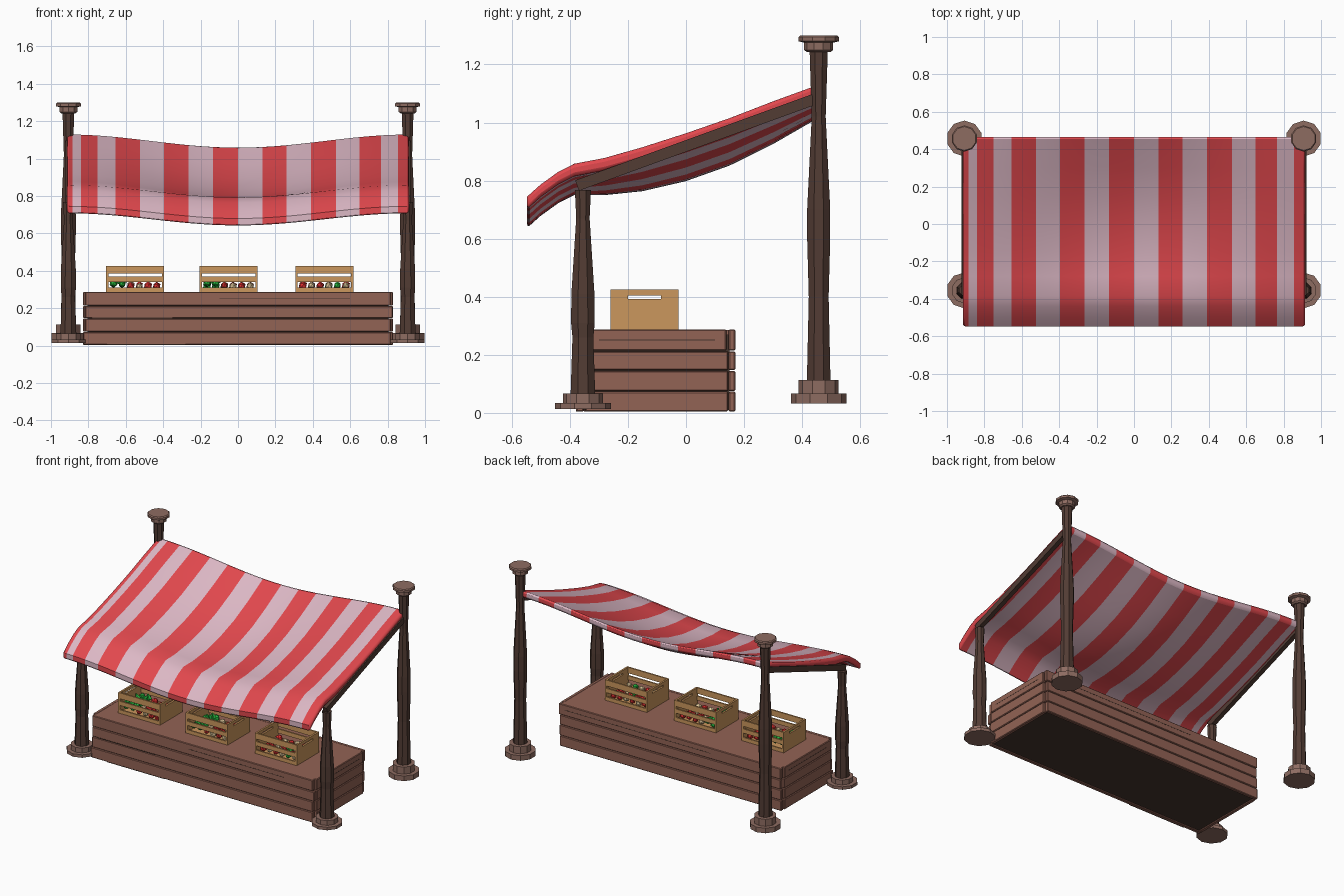
import bpy, bmesh, math, random
from mathutils import Vector, Matrix

if "Cube" in bpy.data.objects:
    bpy.data.objects.remove(bpy.data.objects["Cube"])

random.seed(4)


def mat(name, *rgb):
    m = bpy.data.materials.new(name)
    m.diffuse_color = (*rgb, 1)
    m.use_nodes = True
    m.node_tree.nodes["Principled BSDF"].inputs["Base Color"].default_value = m.diffuse_color
    return m


DARK = mat("dark_wood", .085, .045, .034)
BASE = mat("base_wood", .27, .15, .12)
PLANK = mat("plank_wood", .29, .125, .09)
SHADOW = mat("shadow_wood", .06, .035, .026)
CRATE = mat("crate_wood", .60, .31, .11)
RED = mat("red_cloth", .76, .065, .075)
PALE = mat("pale_cloth", .72, .48, .56)
GREEN = mat("leaf_green", .02, .50, .05)
TOMATO = mat("tomato_red", .75, .03, .03)
CREAM = mat("cream", .80, .62, .35)


def finish(bm, name, *mats, bevel=0, segments=1):
    bmesh.ops.recalc_face_normals(bm, faces=bm.faces)
    me = bpy.data.meshes.new(name)
    bm.to_mesh(me)
    bm.free()
    for m in mats:
        me.materials.append(m)
    ob = bpy.data.objects.new(name, me)
    bpy.context.collection.objects.link(ob)
    if bevel:
        b = ob.modifiers.new("bevel", 'BEVEL')
        b.width, b.segments, b.limit_method = bevel, segments, 'ANGLE'
        b.angle_limit = math.radians(50)
    return ob


def boxes(name, parts, m, bevel=0):
    """One object from (x0, x1, y0, y1, z0, z1) boxes."""
    bm = bmesh.new()
    for x0, x1, y0, y1, z0, z1 in parts:
        mtx = (Matrix.Translation(((x0 + x1) / 2, (y0 + y1) / 2, (z0 + z1) / 2))
               @ Matrix.Diagonal((x1 - x0, y1 - y0, z1 - z0, 1)))
        bmesh.ops.create_cube(bm, size=1, matrix=mtx)
    return finish(bm, name, m, bevel=bevel)


def lathe(name, x, y, profile, sides, m):
    """Faceted turned solid from (radius, z) points."""
    bm = bmesh.new()
    rings = []
    for r, z in profile:
        rings.append([bm.verts.new((x + r * math.cos(a), y + r * math.sin(a), z))
                      for a in ((k + .5) * math.tau / sides for k in range(sides))])
    for a, b in zip(rings, rings[1:]):
        for k in range(sides):
            j = (k + 1) % sides
            bm.faces.new((a[k], a[j], b[j], b[k]))
    bm.faces.new(rings[0])
    bm.faces.new(rings[-1])
    return finish(bm, name, m)


# posts with stepped bases and caps, plus the sloping side beams
for side, s in (("left", -1), ("right", 1)):
    x = s * .907
    lathe(f"back_post_{side}", x, .457, [(.044, .11), (.037, .4), (.043, .6), (.043, .7),
                                         (.026, 1.02), (.034, 1.25)], 8, DARK)
    lathe(f"back_base_{side}", x, .457, [(.096, .033), (.096, .067), (.069, .067), (.069, .114)], 10, BASE)
    lathe(f"back_cap_{side}", x, .457, [(.04, 1.242), (.05, 1.25), (.05, 1.275), (.07, 1.28),
                                        (.07, 1.294), (.064, 1.3)], 10, BASE)
    lathe(f"front_post_{side}", x, -.355, [(.046, .06), (.039, .26), (.044, .31), (.043, .41),
                                           (.025, .67), (.03, .768)], 8, DARK)
    lathe(f"front_base_{side}", x, -.355, [(.096, .014), (.096, .034), (.069, .034), (.069, .066)], 10, BASE)

    a, b = Vector((x, -.375, .783)), Vector((x, .45, 1.083))
    length = (b - a).length
    beam = boxes(f"side_beam_{side}", [(-.015, .015, -length / 2, length / 2, -.019, .019)], DARK)
    beam.location = (a + b) / 2
    beam.rotation_euler.x = math.atan2(b.z - a.z, b.y - a.y)

# striped sagging canopy: closed side profile swept across the stripe edges
edges = [-.915, -.885, -.84, -.75, -.655, -.525, -.395, -.265, -.135, 0,
         .13, .26, .39, .525, .65, .765, .855, .915]
side_curve = [(-.547, .745), (-.5, .787), (-.44, .83), (-.385, .858), (-.28, .878), (-.15, .915),
              (0, .963), (.15, 1.015), (.3, 1.073), (.465, 1.133)]
cols = []
for i, x in enumerate(edges):
    if i:
        cols.append(((x + edges[i - 1]) / 2, i - 1))
    cols.append((x, i))
bm = bmesh.new()
strips = []
for x, _ in cols:
    w = .5 * (1 + math.cos(math.pi * x / .915))
    top = []
    for y, z in side_curve:
        bulge = max(0, 1 - ((y - .06) / .42) ** 2)
        top.append((x, y, z - w * (.065 + .058 * bulge)))
    loop = top + [(px, py, pz - .043) for px, py, pz in reversed(top)]
    strips.append([bm.verts.new(p) for p in loop])
n = len(side_curve)
for c, (a, b) in enumerate(zip(strips, strips[1:])):
    for k in range(2 * n):
        j = (k + 1) % (2 * n)
        bm.faces.new((a[k], a[j], b[j], b[k])).material_index = cols[c][1] % 2
for end, s in enumerate((strips[0], strips[-1])):
    for k in range(n - 1):
        bm.faces.new((s[k], s[k + 1], s[2 * n - 2 - k], s[2 * n - 1 - k]))
canopy = finish(bm, "canopy", RED, PALE, bevel=.012, segments=2)
bpy.context.view_layer.objects.active = canopy
canopy.select_set(True)
bpy.ops.object.shade_smooth_by_angle(angle=math.radians(40))

# counter: dark core, top board and four courses of planks on each side
boxes("counter_core", [(-.805, .805, -.357, .15, .01, .27)], SHADOW)
boxes("counter_top", [(-.812, .812, -.362, .155, .268, .286)], PLANK)
levels = [.002, .073, .145, .212, .287]
front, back, ends = [], [], []
for z0, z1 in zip(levels, levels[1:]):
    def j():
        return random.uniform(-.008, .008)
    z0 += .002
    front.append((-.822 + j(), .822 + j(), -.378, -.353, z0, z1))
    back.append((-.822 + j(), .822 + j(), .147, .17, z0, z1))
    ends.append((-.828, -.803, -.35 + j() / 2, .142 + j() / 2, z0, z1))
    ends.append((.803, .828, -.35 + j() / 2, .142 + j() / 2, z0, z1))
boxes("counter_front_planks", front, PLANK, .004)
boxes("counter_back_planks", back, PLANK, .004)
boxes("counter_end_planks", ends, PLANK, .004)
# dark splits in the planks
boxes("plank_splits", [(-.78, -.35, -.3788, -.37, .146, .15), (-.7, -.28, -.3788, -.37, .004, .008),
                       (-.1, .6, -.3788, -.37, .25, .253), (-.3, .78, .16, .1708, .25, .253),
                       (.82, .8288, -.3, .1, .25, .253), (-.8288, -.82, -.3, .1, .25, .253)], SHADOW)


def crate(name, cx, leafy):
    x0, x1, y0, y1, z0, z1 = cx - .155, cx + .155, -.26, -.025, .288, .425
    t = .012
    parts = [(x0, x1, y0 + .002, y1 - .002, z0, z0 + .008)]
    # solid ends with a hand slot
    for a in (x0, x1 - t):
        parts += [(a, a + t, y0, y1, z0, .393), (a, a + t, y0, y1, .405, z1),
                  (a, a + t, y0, -.2, .393, .405), (a, a + t, -.086, y1, .393, .405)]
    # long side slats
    for zs, ze in ((.288, .312), (.341, .369), (.386, .425)):
        parts += [(x0 + t, x1 - t, y0, y0 + .01, zs, ze), (x0 + t, x1 - t, y1 - .01, y1, zs, ze)]
    boxes(name, parts, CRATE)
    # piled produce
    bm = bmesh.new()
    for i in range(6):
        for k in range(5):
            r = random.uniform(.018, .024)
            green = i < 2 if leafy else random.random() < .15
            z = .318 + random.uniform(-.003, .006) + (.022 if green and leafy else 0) * random.random()
            pos = (cx - .115 + i * .046, -.225 + k * .041, z)
            mi = 0 if green else random.choice((1, 1, 2))
            res = bmesh.ops.create_icosphere(bm, subdivisions=1, radius=r, matrix=Matrix.Translation(pos))
            for f in {f for v in res["verts"] for f in v.link_faces}:
                f.material_index = mi
    # leaf tufts
    if leafy:
        for k in range(8):
            pos = (cx - .09 + random.uniform(-.035, .035), -.2 + k * .018, .352)
            bmesh.ops.create_cone(bm, cap_ends=True, segments=5, radius1=.018, radius2=.004, depth=.035,
                                  matrix=Matrix.Translation(pos) @ Matrix.Rotation(random.uniform(-.9, .9), 4, 'Y'))
    finish(bm, name + "_produce", GREEN, TOMATO, CREAM)


crate("crate_left", -.55, True)
crate("crate_middle", -.05, True)
crate("crate_right", .462, False)
